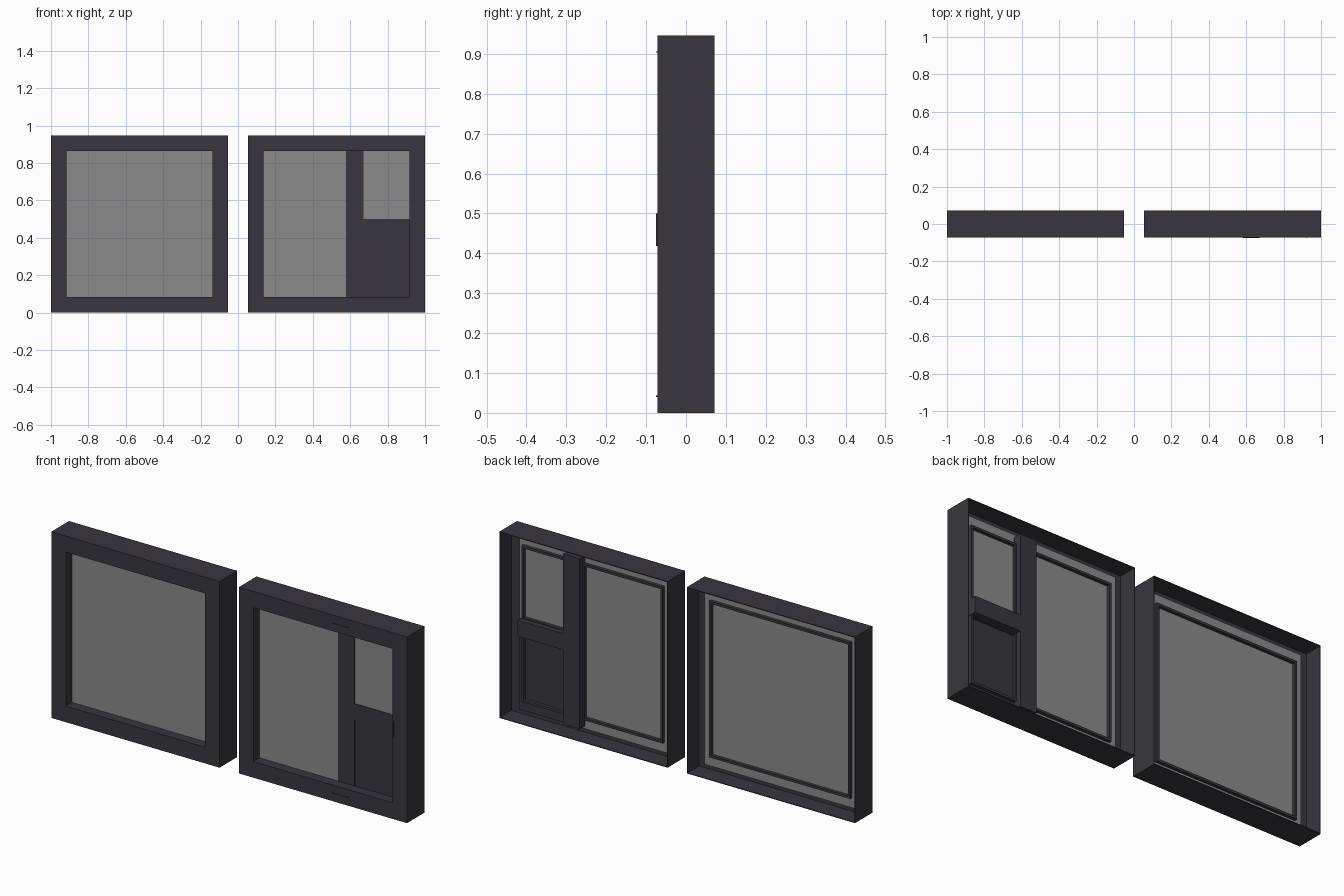
import bpy

if "Cube" in bpy.data.objects:
    bpy.data.objects.remove(bpy.data.objects["Cube"])

def material(name, rgb):
    m = bpy.data.materials.new(name)
    m.diffuse_color = (*rgb, 1)
    m.use_nodes = True
    m.node_tree.nodes["Principled BSDF"].inputs["Base Color"].default_value = m.diffuse_color
    return m

DARK = material("charcoal_frame", (0.040, 0.037, 0.047))
GLASS = material("grey_glass", (0.258, 0.258, 0.258))

def boxes(name, mat, parts):
    """One object from boxes given as (x0, x1, y0, y1, z0, z1)."""
    verts, faces = [], []
    for x0, x1, y0, y1, z0, z1 in parts:
        b = len(verts)
        verts += [(x, y, z) for x in (x0, x1) for y in (y0, y1) for z in (z0, z1)]
        for f in ((0, 1, 3, 2), (4, 6, 7, 5), (0, 4, 5, 1),
                  (2, 3, 7, 6), (0, 2, 6, 4), (1, 5, 7, 3)):
            faces.append([b + i for i in f])
    me = bpy.data.meshes.new(name)
    me.from_pydata(verts, [], faces)
    me.materials.append(mat)
    ob = bpy.data.objects.new(name, me)
    bpy.context.collection.objects.link(ob)
    return ob

def ring(x0, x1, z0, z1, w, y0, y1):
    """Four boxes forming a rectangular border of width w inside the given outline."""
    return [(x0, x0 + w, y0, y1, z0, z1), (x1 - w, x1, y0, y1, z0, z1),
            (x0 + w, x1 - w, y0, y1, z0, z0 + w), (x0 + w, x1 - w, y0, y1, z1 - w, z1)]

H, FRONT, BACK = 0.946, -0.071, 0.071
PANE = (-0.019, -0.014)

def window_frame(name, x0, x1):
    # wide front border with a thin wall running back around the outside
    boxes(name + "_front_border", DARK, ring(x0, x1, 0, H, 0.082, FRONT, -0.021))
    boxes(name + "_outer_wall", DARK, ring(x0, x1, 0, H, 0.004, -0.021, BACK))

def bead(name, x0, x1, z0, z1):
    # glazing bead on the back, straddling the opening edge
    e = 0.006
    boxes(name, DARK, ring(x0 - e, x1 + e, z0 - e, z1 + e, 2 * e, -0.016, 0.002))

# Left window: single fixed pane
window_frame("left_window", -1, -0.054)
boxes("left_window_glass", GLASS, [(-0.96, -0.094, *PANE, 0.025, 0.921)])
bead("left_window_bead", -0.918, -0.136, 0.082, 0.864)

# Right window: tall pane, small upper pane, solid lower panel
window_frame("right_window", 0.054, 1)
boxes("tall_glass", GLASS, [(0.094, 0.62, *PANE, 0.025, 0.921)])
boxes("small_upper_glass", GLASS, [(0.62, 0.945, *PANE, 0.46, 0.921)])
boxes("lower_panel", DARK, [(0.62, 0.945, *PANE, 0.025, 0.46)])
bead("tall_glass_bead", 0.136, 0.575, 0.082, 0.864)
bead("small_glass_bead", 0.67, 0.918, 0.5, 0.864)
bead("lower_panel_bead", 0.67, 0.918, 0.082, 0.418)

# Dividing bars
boxes("mullion", DARK, [(0.577, 0.67, -0.022, 0.029, 0.04, 0.906)])
boxes("transom", DARK, [(0.67, 0.926, -0.022, 0.029, 0.418, 0.5)])

# Thin bar end plates that just break through the front border
boxes("bar_end_plates", DARK, [(0.58, 0.67, -0.075, -0.02, 0.04, 0.043),
                               (0.58, 0.67, -0.075, -0.02, 0.903, 0.906),
                               (0.923, 0.926, -0.075, -0.02, 0.418, 0.5)])
